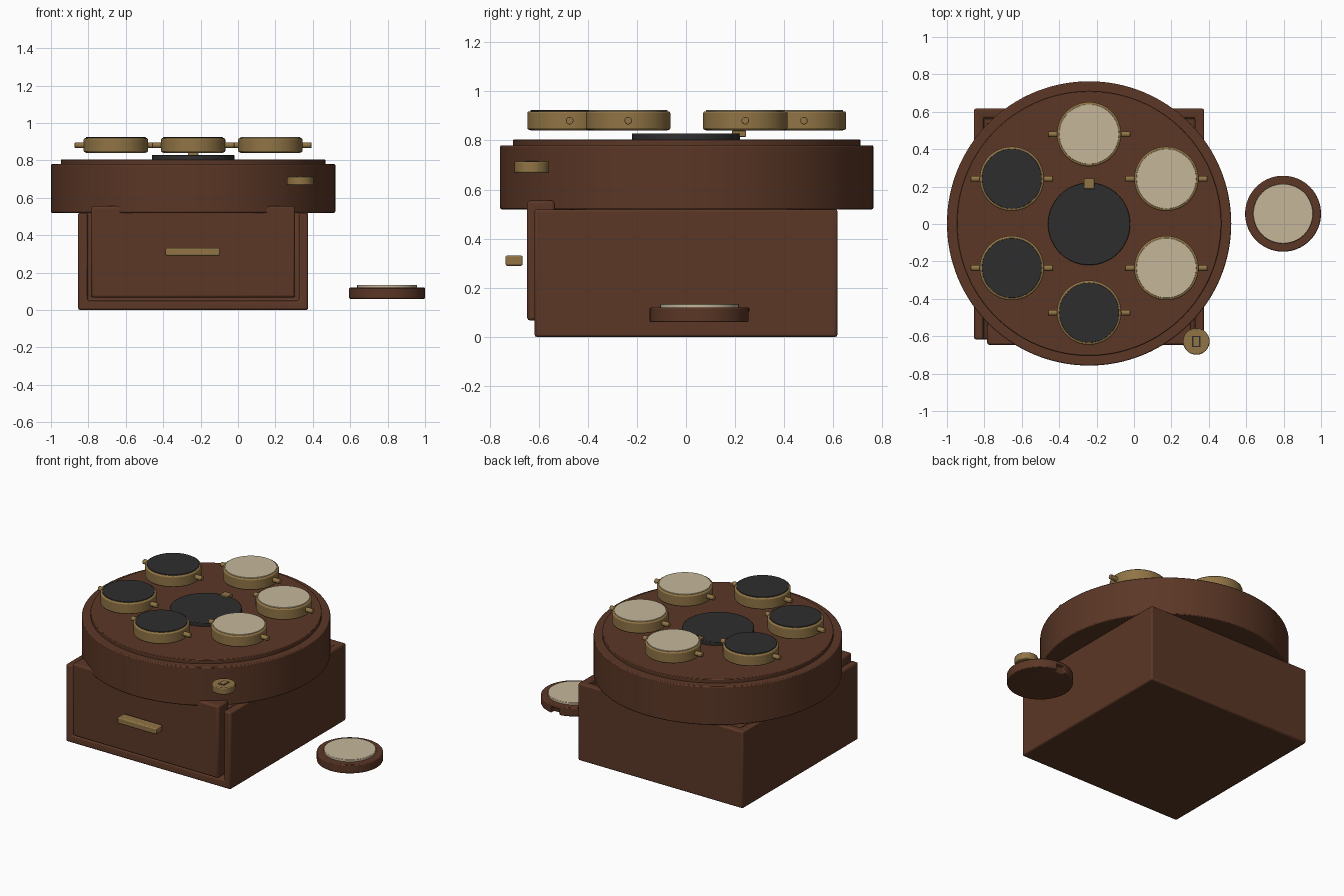
import bpy
from math import radians, cos, sin

cube = bpy.data.objects.get("Cube")
if cube:
    bpy.data.objects.remove(cube, do_unlink=True)


def material(name, rgb):
    m = bpy.data.materials.new(name)
    m.use_nodes = True
    m.diffuse_color = (*rgb, 1)
    m.node_tree.nodes["Principled BSDF"].inputs["Base Color"].default_value = (*rgb, 1)
    return m


WOOD = material("brown_wood", (0.105, 0.038, 0.019))
BRASS = material("brass", (0.28, 0.175, 0.06))
CREAM = material("cream", (0.56, 0.47, 0.32))
BLACK = material("charcoal", (0.027, 0.027, 0.027))


def finish(name, mat, bevel):
    ob = bpy.context.object
    ob.name = name
    ob.data.materials.append(mat)
    if bevel:
        b = ob.modifiers.new("Bevel", "BEVEL")
        b.width, b.segments, b.limit_method = bevel, 2, "ANGLE"
    bpy.ops.object.shade_smooth_by_angle(angle=radians(35))
    return ob


def box(name, mat, x, y, z, bevel=0.0):
    """Box from (min, max) pairs on each axis."""
    bpy.ops.mesh.primitive_cube_add(size=1, location=[sum(p) / 2 for p in (x, y, z)])
    ob = bpy.context.object
    ob.scale = [p[1] - p[0] for p in (x, y, z)]
    bpy.ops.object.transform_apply(location=False, rotation=False, scale=True)
    return finish(name, mat, bevel)


def disc(name, mat, centre, r, z, bevel=0.0, sides=64):
    bpy.ops.mesh.primitive_cylinder_add(vertices=sides, radius=r, depth=z[1] - z[0],
                                        location=(*centre, sum(z) / 2))
    return finish(name, mat, bevel)


def cut(ob, cutter):
    cutter.hide_render = True
    cutter.hide_viewport = True
    mod = ob.modifiers.new("Cut", "BOOLEAN")
    mod.object, mod.solver = cutter, "EXACT"
    # cut first, then bevel the resulting edges
    ob.modifiers.move(len(ob.modifiers) - 1, 0)


CX = -0.24

# Cabinet, open at the front and top
cabinet = box("cabinet", WOOD, (-0.855, 0.375), (-0.617, 0.617), (0, 0.52), 0.01)
cut(cabinet, box("cabinet_cutter", WOOD, (-0.805, 0.325), (-0.8, 0.567), (0.05, 0.7)))

# Drawer with its handle
box("drawer_body", WOOD, (-0.785, 0.305), (-0.56, 0.54), (0.07, 0.5))
box("drawer_front", WOOD, (-0.785, 0.305), (-0.647, -0.535), (0.067, 0.555), 0.012)
box("drawer_handle", BRASS, (-0.387, -0.097), (-0.735, -0.665), (0.29, 0.332), 0.007)

# Round top
disc("round_top", WOOD, (CX, 0.003), 0.76, (0.52, 0.78), 0.006, 128)
disc("top_panel", WOOD, (CX, 0.003), 0.707, (0.77, 0.805), 0.004, 128)
disc("centre_pad", BLACK, (CX, 0), 0.22, (0.80, 0.829), 0.004)
box("centre_marker", BRASS, (CX - 0.028, CX + 0.028), (0.188, 0.244), (0.815, 0.84), 0.003)

# Six medallions around the centre, each with a pivot on either side
for i in range(6):
    a = radians(30 + 60 * i)
    c = (CX + 0.477 * cos(a), 0.003 + 0.477 * sin(a))
    disc(f"medallion_ring_{i + 1}", BRASS, c, 0.172, (0.843, 0.919), 0.008)
    face = CREAM if i in (0, 1, 5) else BLACK
    under = BLACK if face == CREAM else CREAM
    disc(f"medallion_face_{i + 1}", face, c, 0.16, (0.88, 0.924), 0.002)
    disc(f"medallion_underside_{i + 1}", under, c, 0.16, (0.84, 0.88), 0.002)
    for side in (-1, 1):
        bpy.ops.mesh.primitive_cylinder_add(
            vertices=20, radius=0.0155, depth=0.06,
            location=(c[0] + side * 0.19, c[1], 0.881), rotation=(0, radians(90), 0))
        finish(f"pivot_{i + 1}_{'left' if side > 0 else 'right'}", BRASS, 0.003)

# Side knob with a framed slot on top
K = (0.333, -0.628)
disc("knob", BRASS, K, 0.071, (0.668, 0.715), 0.005)
box("knob_slot_frame", BLACK, (K[0] - 0.022, K[0] + 0.022),
    (K[1] - 0.03, K[1] + 0.03), (0.712, 0.717))
box("knob_slot_centre", BRASS, (K[0] - 0.015, K[0] + 0.015),
    (K[1] - 0.023, K[1] + 0.023), (0.713, 0.718))

# Separate round token with a notch at the back
T = (0.797, 0.055)
token = disc("token_base", WOOD, T, 0.203, (0.06, 0.12), 0.006)
cut(token, box("token_cutter", WOOD, (T[0] - 0.03, T[0] + 0.03), (0.225, 0.3), (0.03, 0.1)))
disc("token_face", CREAM, T, 0.16, (0.115, 0.135), 0.003)
